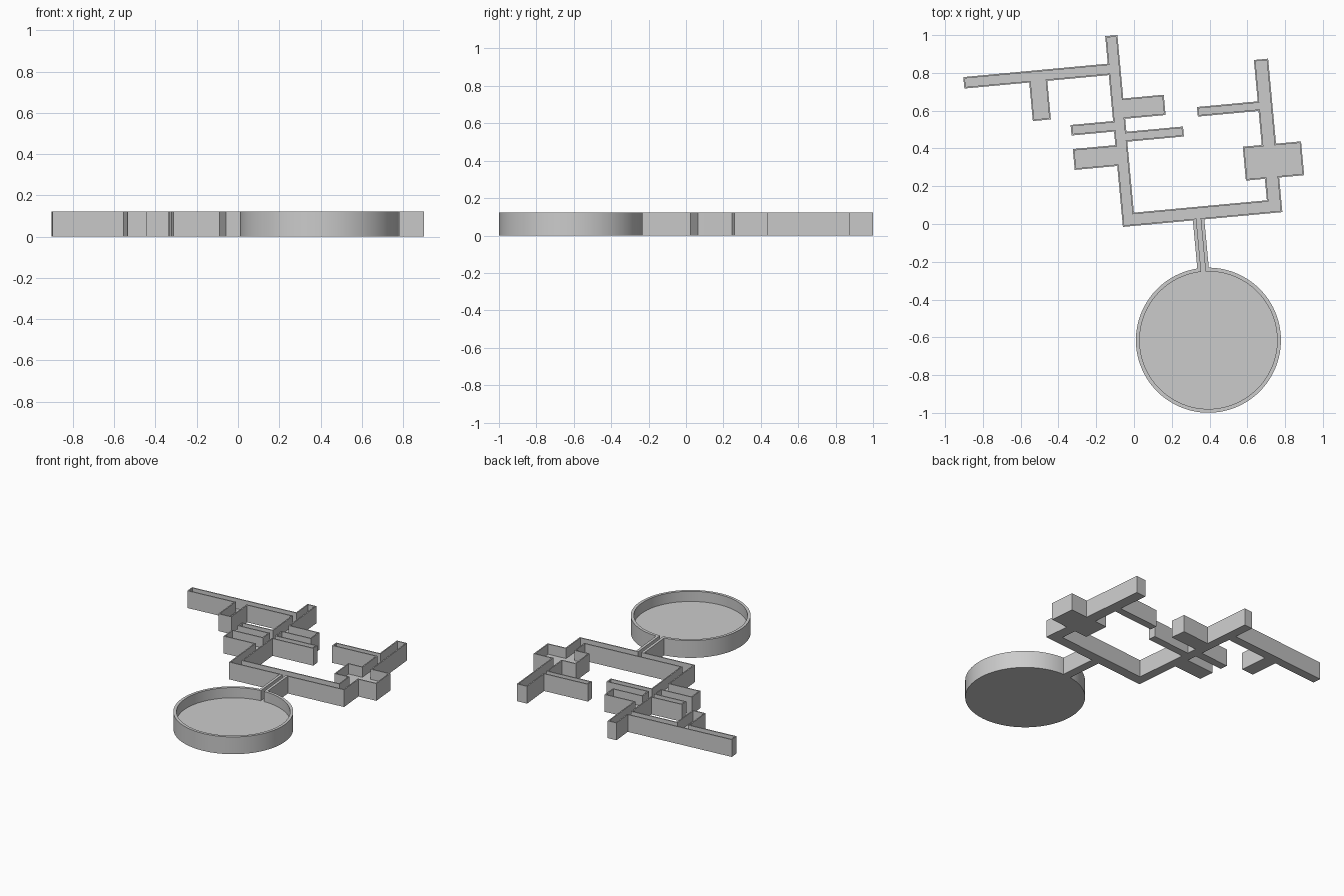
import bpy, bmesh, math
from mathutils import Matrix, Vector

if "Cube" in bpy.data.objects:
    bpy.data.objects.remove(bpy.data.objects["Cube"])

H, FLOOR, WALL = 0.122, 0.05, 0.008
TILT = math.radians(5.3)

# corridor and room footprints in the tilted frame: u0, u1, v0, v1
ROOMS = [
    (-0.060, 0.005, -0.010, 1.004),   # left corridor
    (-0.059, 0.787, -0.0105, 0.060),  # bottom corridor
    (0.712, 0.788, -0.010, 0.806),    # right corridor
    (0.611, 0.921, 0.174, 0.354),     # right room
    (0.389, 0.750, 0.535, 0.586),     # right branch
    (-0.828, -0.028, 0.797, 0.858),   # long upper arm
    (-0.483, -0.387, 0.592, 0.828),   # stub below the arm
    (-0.028, 0.220, 0.559, 0.667),    # room right of left corridor
    (-0.029, 0.306, 0.437, 0.490),    # narrow branch right
    (-0.286, -0.027, 0.497, 0.553),   # narrow branch left
    (-0.286, -0.026, 0.314, 0.425),   # room left
]
ROOMS[1] = (-0.060, 0.788, -0.010, 0.060)
NECK = (0.312, 0.373, -0.33, 0.030)
DISH = (0.3355, -0.649)


def finish(bm, name):
    me = bpy.data.meshes.new(name)
    bm.to_mesh(me)
    bm.free()
    ob = bpy.data.objects.new(name, me)
    bpy.context.collection.objects.link(ob)
    return ob


def box(name, r, z0, z1, inset=0.0, inset_v=None):
    iv = inset if inset_v is None else inset_v
    u0, u1, v0, v1 = r[0] + inset, r[1] - inset, r[2] + iv, r[3] - iv
    bm = bmesh.new()
    bmesh.ops.create_cube(bm, size=1)
    bmesh.ops.scale(bm, vec=(u1 - u0, v1 - v0, z1 - z0), verts=bm.verts)
    bmesh.ops.translate(bm, vec=((u0 + u1) / 2, (v0 + v1) / 2, (z0 + z1) / 2), verts=bm.verts)
    return finish(bm, name)


def disc(name, radius, z0, z1):
    bm = bmesh.new()
    bmesh.ops.create_cone(bm, cap_ends=True, segments=96, radius1=radius, radius2=radius,
                          depth=z1 - z0, matrix=Matrix.Translation((*DISH, (z0 + z1) / 2)))
    return finish(bm, name)


def combine(target, helper, op):
    helper.hide_render = True
    mod = target.modifiers.new("bool", 'BOOLEAN')
    mod.operation, mod.solver, mod.object = op, 'EXACT', helper
    bpy.context.view_layer.objects.active = target
    bpy.ops.object.modifier_apply(modifier=mod.name)
    bpy.data.objects.remove(helper)


# solid outer body
tray = box("corridor_tray", ROOMS[0], 0, H)
for r in ROOMS[1:] + [NECK]:
    combine(tray, box("body", r, 0, H), 'UNION')
combine(tray, disc("body", 0.384, 0, H), 'UNION')

# hollow interior, open at the top
hollow = box("hollow", ROOMS[0], FLOOR, H + 0.1, WALL)
for r in ROOMS[1:]:
    combine(hollow, box("part", r, FLOOR, H + 0.1, WALL), 'UNION')
combine(hollow, box("part", NECK, FLOOR, H + 0.1, 0.019, 0.0), 'UNION')
combine(hollow, disc("part", 0.364, FLOOR, H + 0.1), 'UNION')
combine(tray, hollow, 'DIFFERENCE')

# turn the whole plan and smooth the round dish
tray.data.transform(Matrix.Rotation(TILT, 4, 'Z'))
bpy.ops.object.select_all(action='DESELECT')
tray.select_set(True)
bpy.context.view_layer.objects.active = tray
bpy.ops.object.shade_smooth_by_angle(angle=math.radians(30))
